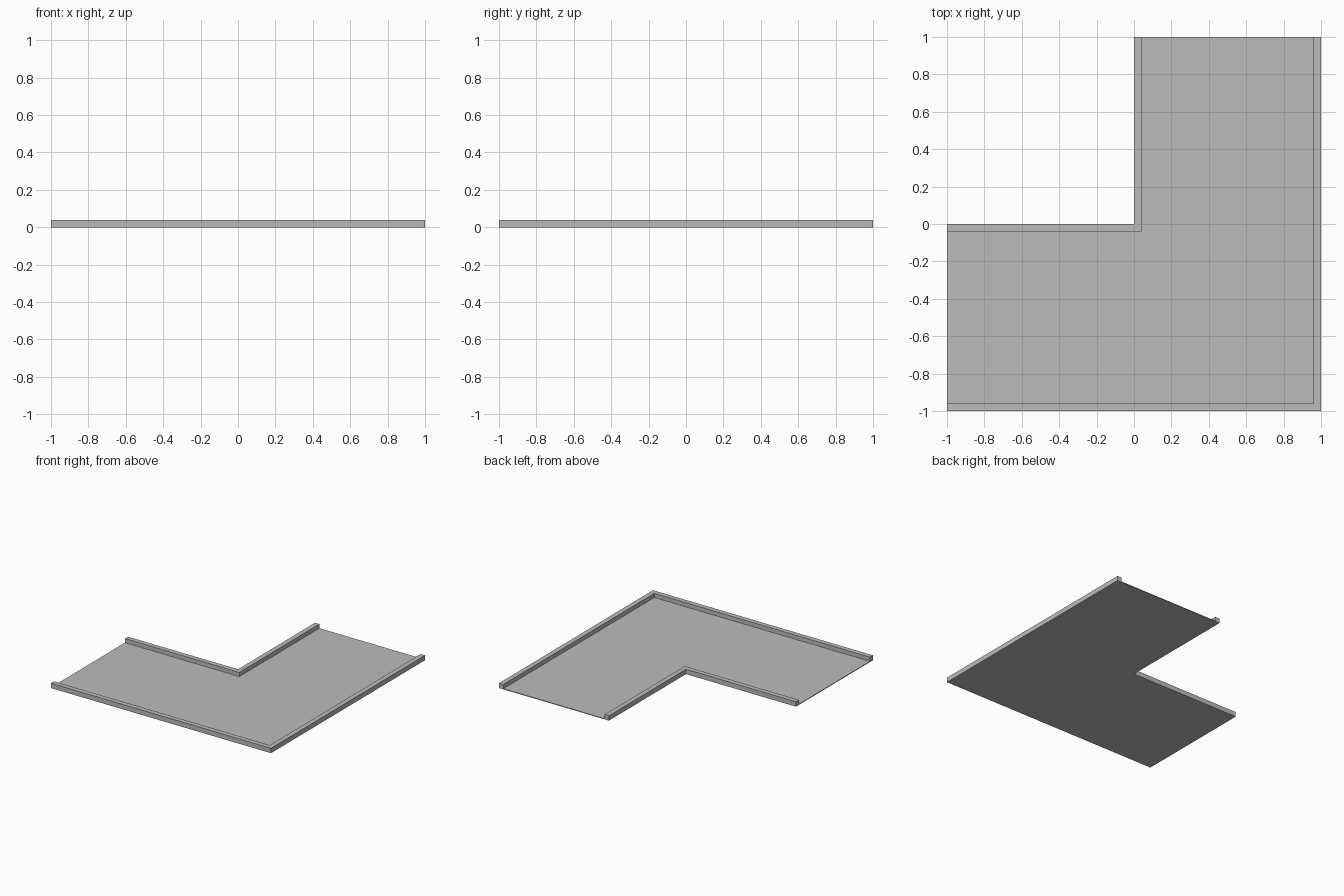
import bpy
import bmesh

cube = bpy.data.objects.get("Cube")
if cube:
    bpy.data.objects.remove(cube, do_unlink=True)

WALL = 0.04    # curb width and height
FLOOR = 0.006  # floor plate thickness

grey = bpy.data.materials.new("light grey")
grey.use_nodes = True
colour = (0.5, 0.5, 0.5, 1)
grey.diffuse_color = colour
grey.node_tree.nodes["Principled BSDF"].inputs["Base Color"].default_value = colour


def slab(name, outline, height):
    """Extrude a flat outline upward from the ground."""
    bm = bmesh.new()
    face = bm.faces.new([bm.verts.new((x, y, 0)) for x, y in outline])
    top = bmesh.ops.extrude_face_region(bm, geom=[face])["geom"]
    for v in top:
        if isinstance(v, bmesh.types.BMVert):
            v.co.z = height
    bmesh.ops.recalc_face_normals(bm, faces=bm.faces)
    mesh = bpy.data.meshes.new(name)
    bm.to_mesh(mesh)
    bm.free()
    mesh.materials.append(grey)
    obj = bpy.data.objects.new(name, mesh)
    bpy.context.collection.objects.link(obj)
    return obj


# Edge paths of the turning lane: curb outside and where the floor meets it
outer_edge = [(-1, -1), (1, -1), (1, 1)]
outer_inset = [(-1, -1 + WALL), (1 - WALL, -1 + WALL), (1 - WALL, 1)]
inner_edge = [(-1, 0), (0, 0), (0, 1)]
inner_inset = [(-1, -WALL), (WALL, -WALL), (WALL, 1)]

# Floor plate between the curbs
slab("floor", outer_inset + inner_inset[::-1], FLOOR)

# Mitred curbs along the outer and inner bends
slab("outer_curb", outer_edge + outer_inset[::-1], WALL)
slab("inner_curb", inner_edge + inner_inset[::-1], WALL)
